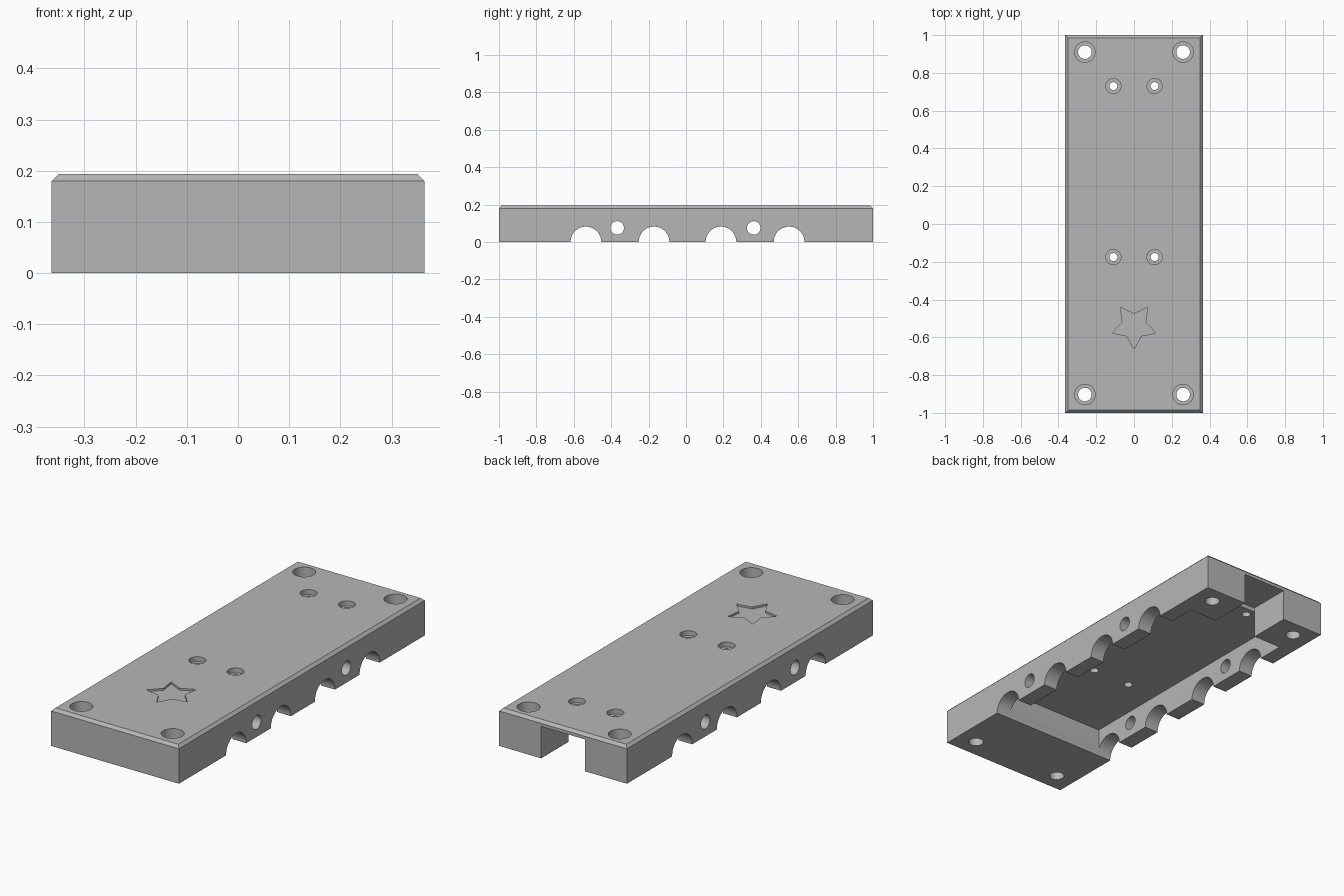
import bpy, bmesh, math
from mathutils import Matrix

if "Cube" in bpy.data.objects:
    bpy.data.objects.remove(bpy.data.objects["Cube"], do_unlink=True)

HALF_X, HEIGHT, CHAMFER = 0.364, 0.194, 0.014
cutters = []


def add_object(name, bm):
    mesh = bpy.data.meshes.new(name)
    bmesh.ops.recalc_face_normals(bm, faces=bm.faces)
    bm.to_mesh(mesh)
    bm.free()
    obj = bpy.data.objects.new(name, mesh)
    bpy.context.collection.objects.link(obj)
    return obj


def add_cutter(name, bm):
    obj = add_object(name, bm)
    obj.hide_render = True
    cutters.append(obj)


def box(x0, x1, y0, y1, z0, z1):
    bm = bmesh.new()
    bmesh.ops.create_cube(bm, size=1)
    bmesh.ops.scale(bm, vec=(x1 - x0, y1 - y0, z1 - z0), verts=bm.verts)
    bmesh.ops.translate(bm, vec=((x0 + x1) / 2, (y0 + y1) / 2, (z0 + z1) / 2), verts=bm.verts)
    return bm


def cylinder(radius, length, center, axis="Z"):
    bm = bmesh.new()
    turn = Matrix.Rotation(math.pi / 2, 4, "Y") if axis == "X" else Matrix()
    bmesh.ops.create_cone(bm, cap_ends=True, segments=48, radius1=radius, radius2=radius,
                          depth=length, matrix=Matrix.Translation(center) @ turn)
    return bm


# Chamfered block
bm = box(-HALF_X, HALF_X, -1, 1, 0, HEIGHT)
top_edges = [e for e in bm.edges if all(v.co.z > HEIGHT / 2 for v in e.verts)]
bmesh.ops.bevel(bm, geom=top_edges, offset=CHAMFER, segments=1, affect="EDGES")
body = add_object("cover_body", bm)

# Underside pocket and the rear slot
add_cutter("pocket_cutter", box(-0.285, 0.285, -0.61, 0.777, -0.1, 0.141))
add_cutter("slot_cutter", box(-0.125, 0.125, 0.776, 1.1, -0.1, 0.164))

# Arches and round holes through both side walls
for y in (-0.535, -0.171, 0.187, 0.551):
    add_cutter("arch_cutter", cylinder(0.082, 1, (0, y, 0), "X"))
for y in (-0.368, 0.362):
    add_cutter("side_hole_cutter", cylinder(0.036, 1, (0, y, 0.075), "X"))


# Counterbored screw holes, mirrored left and right
def screw_holes(x, y_values, bore, head, head_depth):
    for y in y_values:
        for side in (-x, x):
            add_cutter("bore_cutter", cylinder(bore, 1, (side, y, 0)))
            add_cutter("head_cutter", cylinder(head, 1, (side, y, HEIGHT - head_depth + 0.5)))


screw_holes(0.26, (-0.903, 0.91), 0.036, 0.054, 0.1)
screw_holes(0.109, (-0.175, 0.73), 0.021, 0.04, 0.025)

# Shallow star recess, one point toward the front
bm = bmesh.new()
ring = []
for i in range(10):
    r = 0.065 if i % 2 else 0.122
    a = -math.pi / 2 + i * math.pi / 5
    ring.append(bm.verts.new((r * math.cos(a), -0.54 + r * math.sin(a), HEIGHT - 0.01)))
face = bm.faces.new(ring)
grown = bmesh.ops.extrude_face_region(bm, geom=[face])["geom"]
bmesh.ops.translate(bm, vec=(0, 0, 0.1), verts=[g for g in grown if isinstance(g, bmesh.types.BMVert)])
add_cutter("star_cutter", bm)

# Cut everything out and keep the finished mesh
for cutter in cutters:
    mod = body.modifiers.new(cutter.name, "BOOLEAN")
    mod.operation = "DIFFERENCE"
    mod.solver = "EXACT"
    mod.object = cutter
bpy.context.view_layer.update()
finished = bpy.data.meshes.new_from_object(body.evaluated_get(bpy.context.evaluated_depsgraph_get()))
body.modifiers.clear()
body.data = finished
for cutter in cutters:
    bpy.data.objects.remove(cutter, do_unlink=True)

# Plain grey material
grey = bpy.data.materials.new("plain_grey")
grey.use_nodes = True
color = (0.47, 0.47, 0.47, 1)
grey.diffuse_color = color
grey.node_tree.nodes["Principled BSDF"].inputs["Base Color"].default_value = color
finished.materials.clear()
finished.materials.append(grey)

bpy.ops.object.select_all(action="DESELECT")
body.select_set(True)
bpy.context.view_layer.objects.active = body
bpy.ops.object.shade_smooth_by_angle(angle=math.radians(30))
